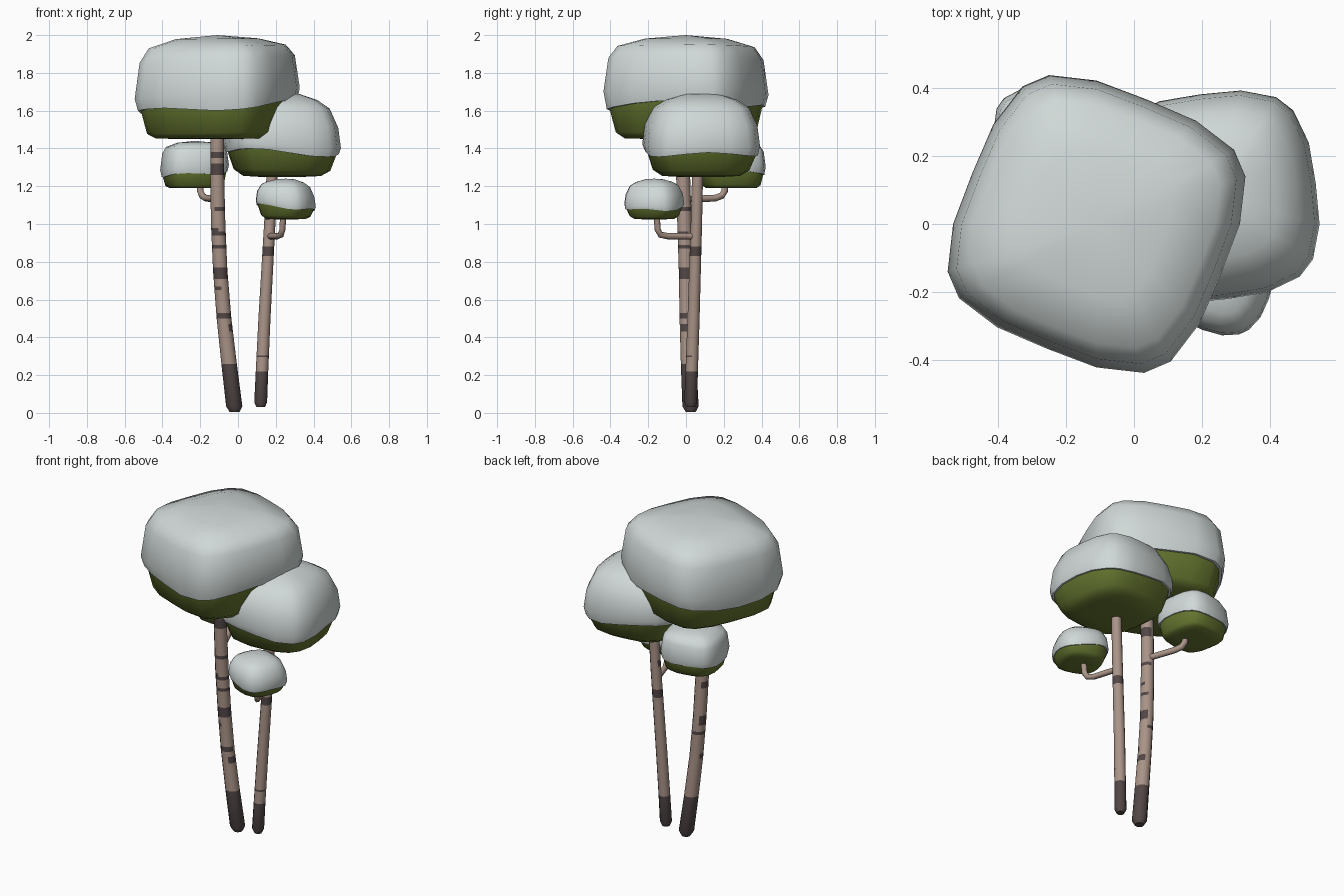
import bpy, bmesh, math
from mathutils import Vector, Matrix

if "Cube" in bpy.data.objects:
    bpy.data.objects.remove(bpy.data.objects["Cube"])


def material(name, rgb):
    m = bpy.data.materials.new(name)
    m.diffuse_color = (*rgb, 1)
    m.use_nodes = True
    m.node_tree.nodes["Principled BSDF"].inputs["Base Color"].default_value = m.diffuse_color
    return m


SNOW = material("snow", (0.63, 0.69, 0.68))
LEAF = material("leaf_green", (0.135, 0.185, 0.03))
BARK = material("bark", (0.40, 0.295, 0.245))
DARK = material("dark_bark", (0.085, 0.062, 0.062))


def loft(name, rings, mats, rule, tip_low, tip_high, angle=50):
    """Skin a stack of rings; rule(ring index, side index) gives the material."""
    bm = bmesh.new()
    vr = [[bm.verts.new(p) for p in r] for r in rings]
    n = len(vr[0])
    for i in range(len(vr) - 1):
        for j in range(n):
            k = (j + 1) % n
            f = bm.faces.new((vr[i][j], vr[i][k], vr[i + 1][k], vr[i + 1][j]))
            f.material_index = rule(i, j)
    for ring, tip, i in ((vr[0], tip_low, 0), (vr[-1], tip_high, len(vr) - 2)):
        t = bm.verts.new(tip)
        for j in range(n):
            f = bm.faces.new((ring[j], ring[(j + 1) % n], t))
            f.material_index = rule(i, j)
    bmesh.ops.recalc_face_normals(bm, faces=bm.faces)
    me = bpy.data.meshes.new(name)
    bm.to_mesh(me)
    bm.free()
    for m in mats:
        me.materials.append(m)
    ob = bpy.data.objects.new(name, me)
    bpy.context.collection.objects.link(ob)
    bpy.ops.object.select_all(action='DESELECT')
    ob.select_set(True)
    bpy.context.view_layer.objects.active = ob
    bpy.ops.object.shade_smooth_by_angle(angle=math.radians(angle))
    return ob


# Canopy profiles: (width factor, height factor); the first four rings are green
BOXY = [(.4, .0), (.74, .005), (.85, .06), (.925, .30),
        (.96, .30), (1, .44), (.94, .77), (.83, .89), (.5, .965)]
ROUND = [(.4, .0), (.66, .01), (.82, .08), (.93, .29),
         (.965, .29), (1, .38), (.955, .62), (.81, .83), (.6, .92), (.3, .985)]
ANGLES = [math.radians(q * 90 + a) for q in range(4) for a in (0, 22, 39.7, 50.3, 68)]


def canopy(name, centre, half, z0, z1, rot, power, profile, tilt):
    h = z1 - z0
    turn = Matrix.Rotation(math.radians(rot), 3, 'Z')
    rings = []
    for s, t in profile:
        ring = []
        for a in ANGLES:
            c, d = abs(math.cos(a)), abs(math.sin(a))
            r = s * half / (c ** power + d ** power) ** (1 / power)
            p = turn @ Vector((r * math.cos(a), r * math.sin(a), 0))
            lean = 4 * t * (1 - t) * tilt * p.x      # snow line slopes across the crown
            wave = 0.03 * h * math.cos(3 * a) * (0.2 < t < 0.35)
            ring.append((centre[0] + p.x, centre[1] + p.y, z0 + t * h + lean + wave))
        rings.append(ring)
    loft(name, rings, [LEAF, SNOW], lambda i, j: int(i >= 3),
         (*centre, z0), (*centre, z1))


canopy("large_canopy", (-.11, 0), .394, 1.45, 2.0, -22, 3.7, BOXY, .07)
canopy("middle_canopy", (.233, .08), .303, 1.25, 1.695, 7.5, 3.3, ROUND, -.06)
canopy("back_small_canopy", (-.23, .24), .175, 1.19, 1.44, 10, 3.3, BOXY, .08)
canopy("front_small_canopy", (.253, -.168), .152, 1.025, 1.24, -20, 2.7, ROUND, -.12)


def path_at(path, z):
    """Interpolate (z, x, y, radius) rows."""
    for a, b in zip(path, path[1:]):
        if z <= b[0]:
            break
    t = (z - a[0]) / (b[0] - a[0])
    return [a[k] + t * (b[k] - a[k]) for k in (1, 2, 3)]


def trunk(name, path, base, stripes, sides=12):
    """stripes: (z low, z high, first side, number of sides)."""
    zs = {round(p[0], 3) for p in path} | {base}
    for s in stripes:
        zs |= {s[0], s[1]}
    zs = sorted(zs)
    rings = []
    for z in zs:
        x, y, r = path_at(path, z)
        rings.append([(x + r * math.cos(2 * math.pi * j / sides),
                       y + r * math.sin(2 * math.pi * j / sides), z) for j in range(sides)])

    def rule(i, j):
        z = (zs[i] + zs[i + 1]) / 2
        return int(z < base or any(a < z < b and (j - s) % sides < n
                                   for a, b, s, n in stripes))
    tips = [(*path_at(path, z)[:2], z) for z in (zs[0], zs[-1])]
    loft(name, rings, [BARK, DARK], rule, *tips)


# Sides run anticlockwise from +x; sides 6-11 face the front
trunk("large_trunk",
      [(.005, -.018, .025, .026), (.035, -.02, .024, .043), (.25, -.046, .014, .041),
       (.5, -.074, .005, .039), (.75, -.094, 0, .038), (1.0, -.105, -.008, .038),
       (1.25, -.11, -.015, .037), (1.5, -.11, -.02, .036)],
      .26,
      [(.43, .47, 10, 4), (.5, .53, 5, 7), (.65, .67, 2, 7), (.71, .77, 4, 10),
       (.87, .89, 6, 8), (.94, .96, 4, 9), (.96, .98, 4, 5), (1.07, 1.09, 8, 7),
       (1.26, 1.32, 7, 8), (1.35, 1.38, 5, 8)])
trunk("small_trunk",
      [(.03, .12, .025, .022), (.055, .12, .025, .034), (.22, .127, .03, .033),
       (.5, .14, .04, .032), (1.0, .168, .055, .03), (1.3, .182, .062, .029)],
      .22,
      [(.295, .305, 6, 6), (.83, .88, 0, 12), (1.02, 1.06, 5, 4)])


def branch(name, pts, radius, sides=8):
    pts = [Vector(p) for p in pts]
    rings = []
    for i, p in enumerate(pts):
        d = (pts[min(i + 1, len(pts) - 1)] - pts[max(i - 1, 0)]).normalized()
        u = d.cross(Vector((1, 0.3, 0))).normalized()
        v = d.cross(u)
        rings.append([p + radius * (u * math.cos(2 * math.pi * j / sides)
                                    + v * math.sin(2 * math.pi * j / sides))
                      for j in range(sides)])
    loft(name, rings, [BARK], lambda i, j: 0, pts[0], pts[-1])


branch("back_branch", [(-.105, 0, 1.13), (-.17, .155, 1.137), (-.19, .19, 1.15),
                       (-.2, .205, 1.175), (-.203, .21, 1.25)], .018)
branch("front_branch", [(.165, .05, .935), (.21, -.1, .936), (.227, -.135, .943),
                        (.235, -.15, .97), (.24, -.156, 1.06)], .017)
